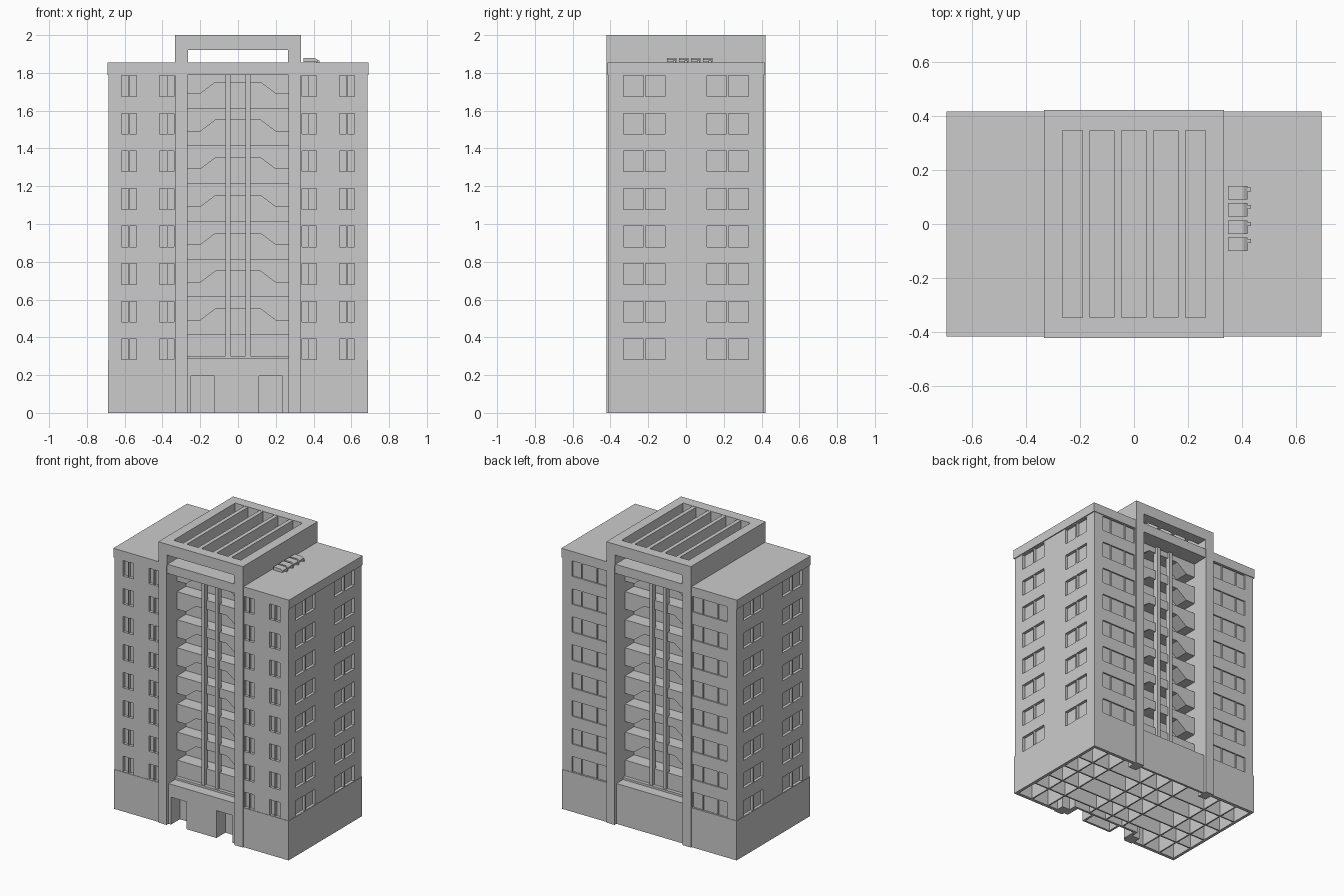
import bpy, bmesh
from mathutils import Matrix, Vector

if "Cube" in bpy.data.objects:
    bpy.data.objects.remove(bpy.data.objects["Cube"])


def add_box(bm, x0, x1, y0, y1, z0, z1):
    c = Vector(((x0 + x1) / 2, (y0 + y1) / 2, (z0 + z1) / 2))
    s = Matrix.Diagonal((abs(x1 - x0), abs(y1 - y0), abs(z1 - z0), 1))
    bmesh.ops.create_cube(bm, size=1, matrix=Matrix.Translation(c) @ s)


def finish(name, bm):
    bmesh.ops.recalc_face_normals(bm, faces=bm.faces)
    me = bpy.data.meshes.new(name)
    bm.to_mesh(me)
    bm.free()
    ob = bpy.data.objects.new(name, me)
    bpy.context.collection.objects.link(ob)
    return ob


def boxes(name, items):
    bm = bmesh.new()
    for b in items:
        add_box(bm, *b)
    return finish(name, bm)


def prism(name, pts, y0, y1):
    # extrude an x-z outline along y
    bm = bmesh.new()
    f = bm.faces.new([bm.verts.new((x, y0, z)) for x, z in pts])
    r = bmesh.ops.extrude_face_region(bm, geom=[f])
    vs = [v for v in r["geom"] if isinstance(v, bmesh.types.BMVert)]
    bmesh.ops.translate(bm, verts=vs, vec=(0, y1 - y0, 0))
    return finish(name, bm)


def cut(ob, items):
    # carve boxes out of an object and drop the cutter
    c = boxes("cutter", items)
    c.hide_render = True
    m = ob.modifiers.new("cut", "BOOLEAN")
    m.object, m.operation, m.solver = c, "DIFFERENCE", "EXACT"
    dg = bpy.context.evaluated_depsgraph_get()
    me = bpy.data.meshes.new_from_object(ob.evaluated_get(dg))
    ob.modifiers.clear()
    ob.data = me
    bpy.data.objects.remove(c)


# wings with windows on front, outer side and back
D = 0.02
for s, side in ((-1, "left"), (1, "right")):
    wing = boxes(side + "_wing", [(s * 0.27, s * 0.685, -0.41, 0.41, 0.2, 1.82)])
    wins, shallow = [], []
    for k in range(8):
        z0 = 0.282 + 0.199 * k
        z1 = z0 + 0.11
        for a, b in ((0.338, 0.372), (0.377, 0.415), (0.537, 0.574), (0.579, 0.617)):
            wins.append((s * a, s * b, -0.5, -0.41 + D, z0, z1))
        for t in (-1, 1):
            for a, b in ((0.11, 0.215), (0.225, 0.33)):
                wins.append((s * (0.685 - D), s * 0.8, t * a, t * b, z0, z1))
        shallow.append((s * 0.338, s * 0.612, 0.40, 0.5, z0, z1))
    cut(wing, wins + shallow)
    boxes(side + "_back_mullions",
          [(s * x, s * (x + 0.006), 0.398, 0.408, 0.282 + 0.199 * k, 0.392 + 0.199 * k)
           for x in (0.415, 0.535) for k in range(8)])

# hollow ground floor: outer walls and room partitions, open underneath
boxes("base_walls",
      [(s * 0.667, s * 0.688, -0.413, 0.413, 0, 0.28) for s in (-1, 1)] +
      [(s * 0.27, s * 0.688, t * 0.39, t * 0.413, 0, 0.28) for s in (-1, 1) for t in (-1, 1)])
boxes("room_partitions",
      [(x - 0.005, x + 0.005, -0.39, 0.39, 0, 0.2) for x in (-0.55, -0.41, 0.41, 0.55)] +
      [(x - 0.005, x + 0.005, -0.3, 0.39, 0, 0.2) for x in (-0.14, 0, 0.14)] +
      [(-0.67, 0.67, y - 0.005, y + 0.005, 0, 0.2) for y in (-0.22, -0.08, 0.08, 0.23)])

# entrance storey between the pillars, two doorways at the front
boxes("entrance_block",
      [(-0.27, 0.27, -0.40, 0.40, 0.195, 0.287),
       (-0.27, 0.27, 0.385, 0.40, 0, 0.2),
       (-0.27, -0.248, -0.40, -0.29, 0, 0.2),
       (-0.125, 0.11, -0.40, -0.385, 0, 0.2),
       (-0.125, -0.11, -0.40, -0.29, 0, 0.2),
       (0.095, 0.11, -0.40, -0.29, 0, 0.2),
       (0.235, 0.27, -0.40, -0.29, 0, 0.2),
       (-0.27, 0.27, -0.30, -0.285, 0, 0.2)])

# recessed centre, balcony bands with stepped undersides, slim columns
boxes("central_core", [(-0.27, 0.27, -0.2, 0.2, 0.2, 1.82)])
for t, face in ((-1, "front"), (1, "back")):
    boxes(face + "_lower_band", [(-0.27, 0.27, t * 0.19, t * 0.30, 0.28, 0.415)])
    for k in range(7):
        z = 0.2 * k
        half = [(0.12, 0.55), (0.2, 0.49), (0.27, 0.49), (0.27, 0.615)]
        pts = [(x, h + z) for x, h in half] + [(-x, h + z) for x, h in reversed(half)]
        prism(face + "_balcony_band", pts, t * 0.19, t * 0.30)
    boxes(face + "_columns",
          [(s * 0.04, s * 0.066, t * 0.28, t * 0.318, 0.28, 1.82) for s in (-1, 1)])
    boxes(face + "_sill", [(-0.27, 0.27, t * 0.29, t * 0.325, 0.28, 0.302)])

# roof slab
boxes("roof_slab", [(-0.692, 0.692, -0.415, 0.415, 1.79, 1.855)])

# portal frame: pillars, roof cheeks, top beams and slats
boxes("frame_pillars", [(s * 0.268, s * 0.333, t * 0.34, t * 0.421, 0, 1.86)
                        for s in (-1, 1) for t in (-1, 1)])
boxes("frame_cheeks", [(s * 0.265, s * 0.333, -0.421, 0.421, 1.85, 2.0) for s in (-1, 1)])
boxes("frame_beams", [(-0.266, 0.266, t * 0.346, t * 0.421, 1.922, 2.0) for t in (-1, 1)])
boxes("frame_slats", [(x - 0.014, x + 0.014, -0.347, 0.347, 1.925, 1.998)
                      for x in (-0.177, -0.06, 0.058, 0.176)])

# rooftop cooling units
for y in (-0.1, -0.037, 0.027, 0.09):
    prism("cooling_unit", [(0.348, 1.858), (0.42, 1.858), (0.42, 1.87), (0.405, 1.88), (0.348, 1.88)],
          y, y + 0.05)
    boxes("cooling_pipe", [(0.415, 0.432, y + 0.03, y + 0.044, 1.855, 1.866)])
